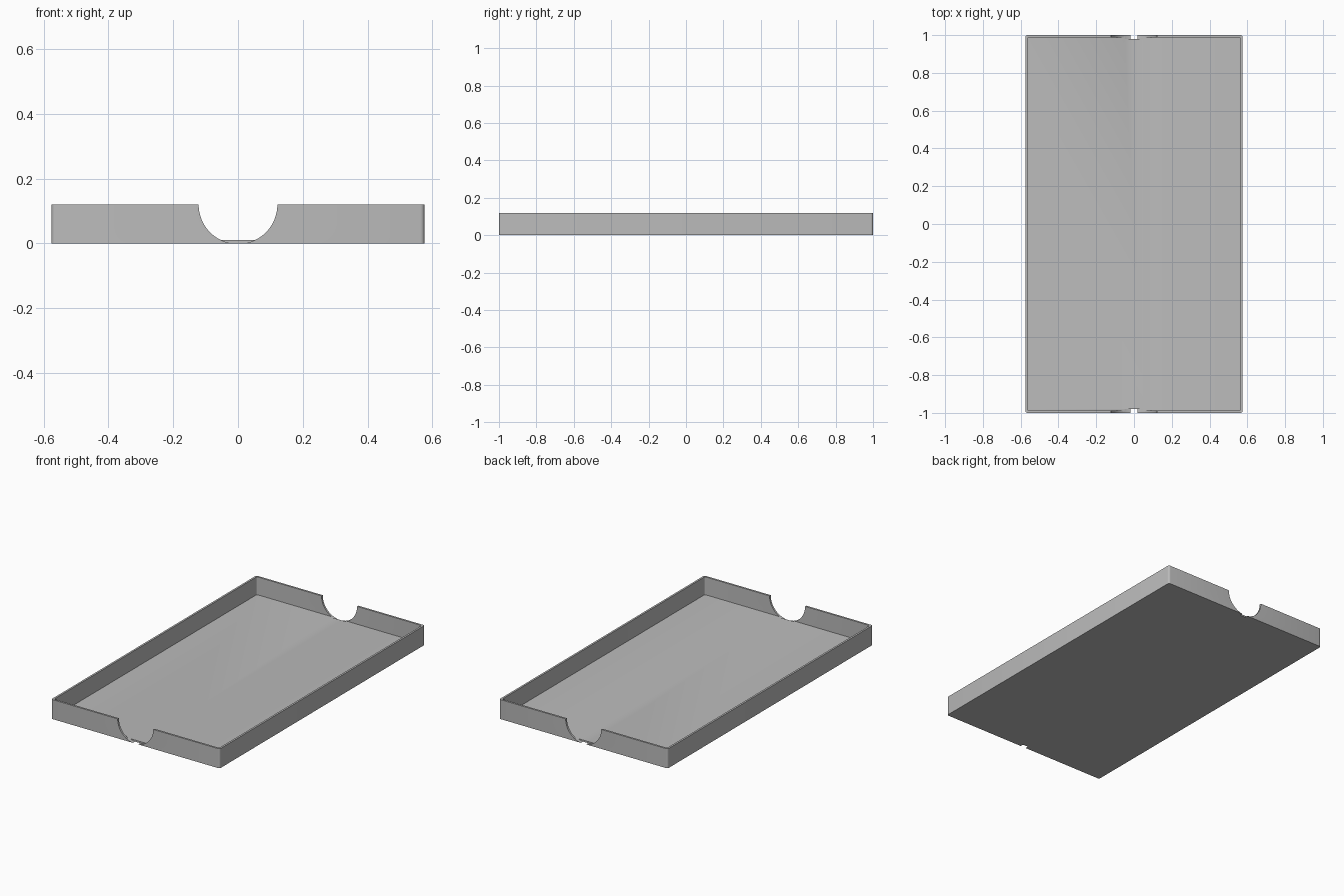
import bpy
import bmesh
from math import radians

W, L, H = 1.15, 2.0, 0.12      # outer size
WALL, FLOOR = 0.012, 0.01      # thicknesses
NOTCH_R, NOTCH_DEPTH = 0.1215, 0.02

old = bpy.data.objects.get("Cube")
if old:
    bpy.data.objects.remove(old, do_unlink=True)

grey = bpy.data.materials.new("plain grey")
grey.use_nodes = True
colour = (0.5, 0.5, 0.5, 1)
grey.diffuse_color = colour
grey.node_tree.nodes["Principled BSDF"].inputs["Base Color"].default_value = colour


def make_object(name, bm):
    mesh = bpy.data.meshes.new(name)
    bm.to_mesh(mesh)
    bm.free()
    obj = bpy.data.objects.new(name, mesh)
    bpy.context.collection.objects.link(obj)
    mesh.materials.append(grey)
    return obj


def rounded_box(name, width, length, bottom, top, radius):
    """Box with rounded upright edges."""
    bm = bmesh.new()
    bmesh.ops.create_cube(bm, size=1)
    bmesh.ops.scale(bm, vec=(width, length, top - bottom), verts=bm.verts)
    bmesh.ops.translate(bm, vec=(0, 0, (top + bottom) / 2), verts=bm.verts)
    upright = [e for e in bm.edges
               if abs(e.verts[0].co.z - e.verts[1].co.z) > 0.01]
    bmesh.ops.bevel(bm, geom=upright, offset=radius, segments=4,
                    profile=0.5, affect='EDGES')
    return make_object(name, bm)


def cut(target, cutter):
    cutter.hide_render = True
    mod = target.modifiers.new("cut", 'BOOLEAN')
    mod.operation = 'DIFFERENCE'
    mod.solver = 'EXACT'
    mod.object = cutter
    bpy.context.view_layer.objects.active = target
    bpy.ops.object.modifier_apply(modifier=mod.name)
    bpy.data.objects.remove(cutter, do_unlink=True)


# Tray shell, hollowed from above
tray = rounded_box("tray", W, L, 0, H, 0.012)
cut(tray, rounded_box("hollow", W - 2 * WALL, L - 2 * WALL, FLOOR, H * 2, 0.008))

# Half-round finger notch in each end wall
for side in (-1, 1):
    bpy.ops.mesh.primitive_cylinder_add(
        vertices=64, radius=NOTCH_R, depth=NOTCH_DEPTH * 2,
        location=(0, side * L / 2, H), rotation=(radians(90), 0, 0))
    cut(tray, bpy.context.object)

# Keep flat panels crisp and the curves smooth
bpy.ops.object.select_all(action='DESELECT')
tray.select_set(True)
bpy.context.view_layer.objects.active = tray
bpy.ops.object.shade_smooth_by_angle(angle=radians(30))
